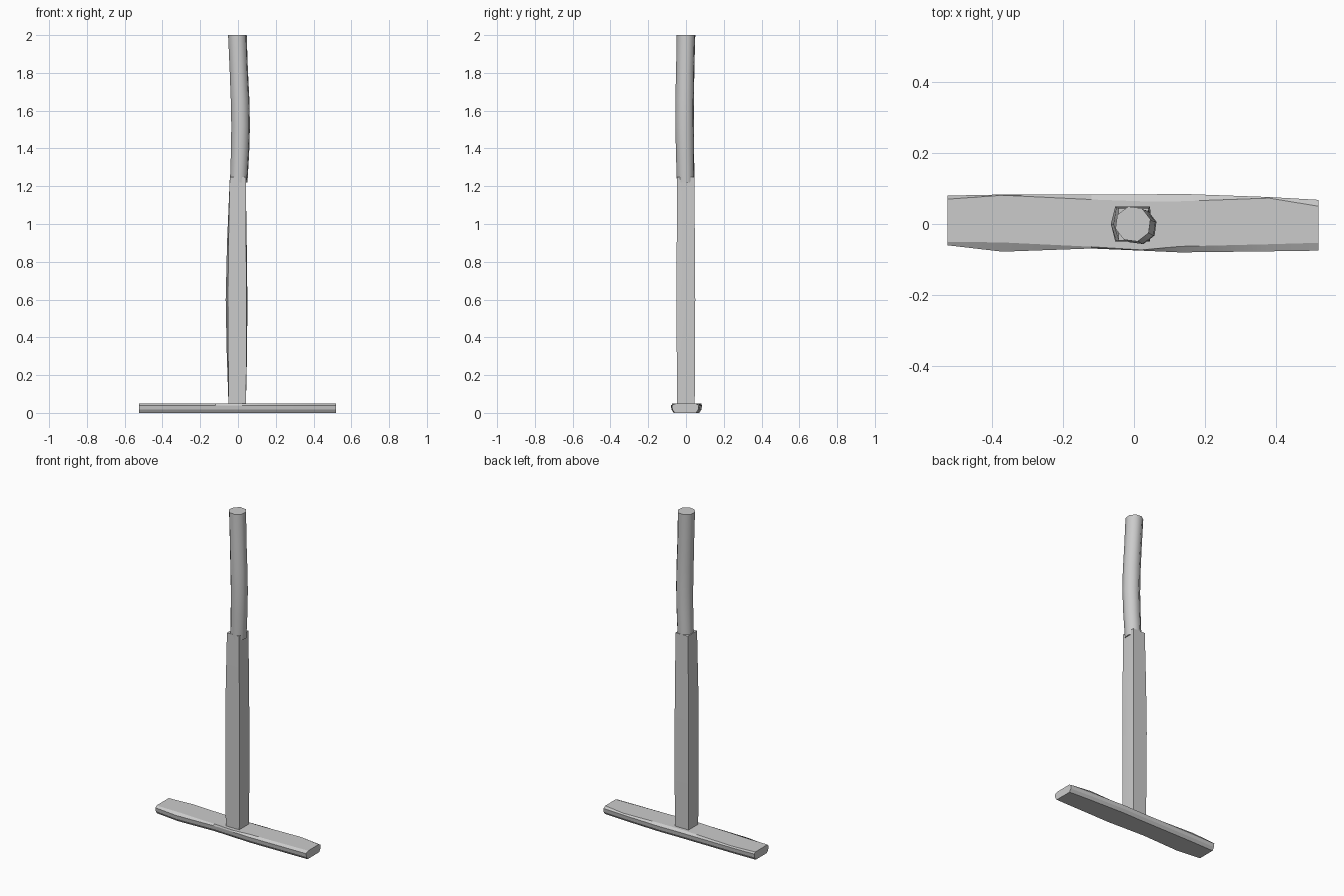
import bpy, bmesh, math

if "Cube" in bpy.data.objects:
    bpy.data.objects.remove(bpy.data.objects["Cube"])


def loft(name, rings, smooth_angle):
    """Skin a list of equal-length point rings and cap both ends."""
    bm = bmesh.new()
    loops = [[bm.verts.new(p) for p in ring] for ring in rings]
    n = len(loops[0])
    for a, b in zip(loops, loops[1:]):
        for i in range(n):
            j = (i + 1) % n
            bm.faces.new((a[i], a[j], b[j], b[i]))
    bm.faces.new(loops[0])
    bm.faces.new(loops[-1])
    bmesh.ops.recalc_face_normals(bm, faces=bm.faces)
    mesh = bpy.data.meshes.new(name)
    bm.to_mesh(mesh)
    bm.free()
    obj = bpy.data.objects.new(name, mesh)
    bpy.context.collection.objects.link(obj)
    bpy.context.view_layer.objects.active = obj
    obj.select_set(True)
    bpy.ops.object.shade_smooth_by_angle(angle=math.radians(smooth_angle))
    obj.select_set(False)
    return obj


# Base plank, hewn cross-sections along x:
# x, outer back y, top back y, top front y, outer front y
plank = [
    (-0.525, 0.080, 0.070, -0.050, -0.060),
    (-0.37, 0.083, 0.081, -0.052, -0.078),
    (-0.12, 0.083, 0.069, -0.064, -0.069),
    (0.02, 0.083, 0.064, -0.073, -0.075),
    (0.13, 0.085, 0.064, -0.063, -0.080),
    (0.38, 0.076, 0.073, -0.057, -0.077),
    (0.52, 0.068, 0.050, -0.053, -0.075),
]
rings = []
for x, ob, tb, tf, of in plank:
    rings.append([(x, tb, 0.05), (x, ob, 0.04), (x, ob - 0.003, 0.018),
                  (x, ob - 0.015, 0.0), (x, of + 0.015, 0.0),
                  (x, of + 0.003, 0.018), (x, of, 0.04), (x, tf, 0.05)])
loft("base_plank", rings, 20)

# Square lower post, each side slightly bowed: z, left, right, front, back, left bow
lower = [
    (0.04, -0.050, 0.042, -0.048, 0.046, 0.000),
    (0.33, -0.052, 0.045, -0.049, 0.048, 0.008),
    (0.60, -0.053, 0.045, -0.049, 0.049, 0.012),
    (0.90, -0.050, 0.043, -0.049, 0.047, 0.008),
    (1.25, -0.043, 0.041, -0.047, 0.044, 0.000),
]
rings = []
for z, l, r, f, b, bow in lower:
    cx, cy = (l + r) / 2, (f + b) / 2
    rings.append([(l, f, z), (cx, f, z), (r, f, z), (r + bow * 0.4, cy, z),
                  (r, b, z), (cx, b, z), (l, b, z), (l - bow, cy, z)])
loft("lower_post", rings, 30)

# Eight-sided rounded upper post: z, centre x, centre y, radius
upper = [
    (1.22, 0.004, -0.002, 0.048),
    (1.38, 0.011, -0.005, 0.050),
    (1.52, 0.014, -0.007, 0.051),
    (1.66, 0.011, -0.007, 0.051),
    (1.82, 0.004, -0.004, 0.050),
    (2.00, -0.003, 0.000, 0.051),
]
rings = []
for z, cx, cy, rad in upper:
    rings.append([(cx + rad * math.cos(math.radians(15 + 45 * i)),
                   cy + rad * math.sin(math.radians(15 + 45 * i)), z)
                  for i in range(8)])
loft("upper_post", rings, 50)
